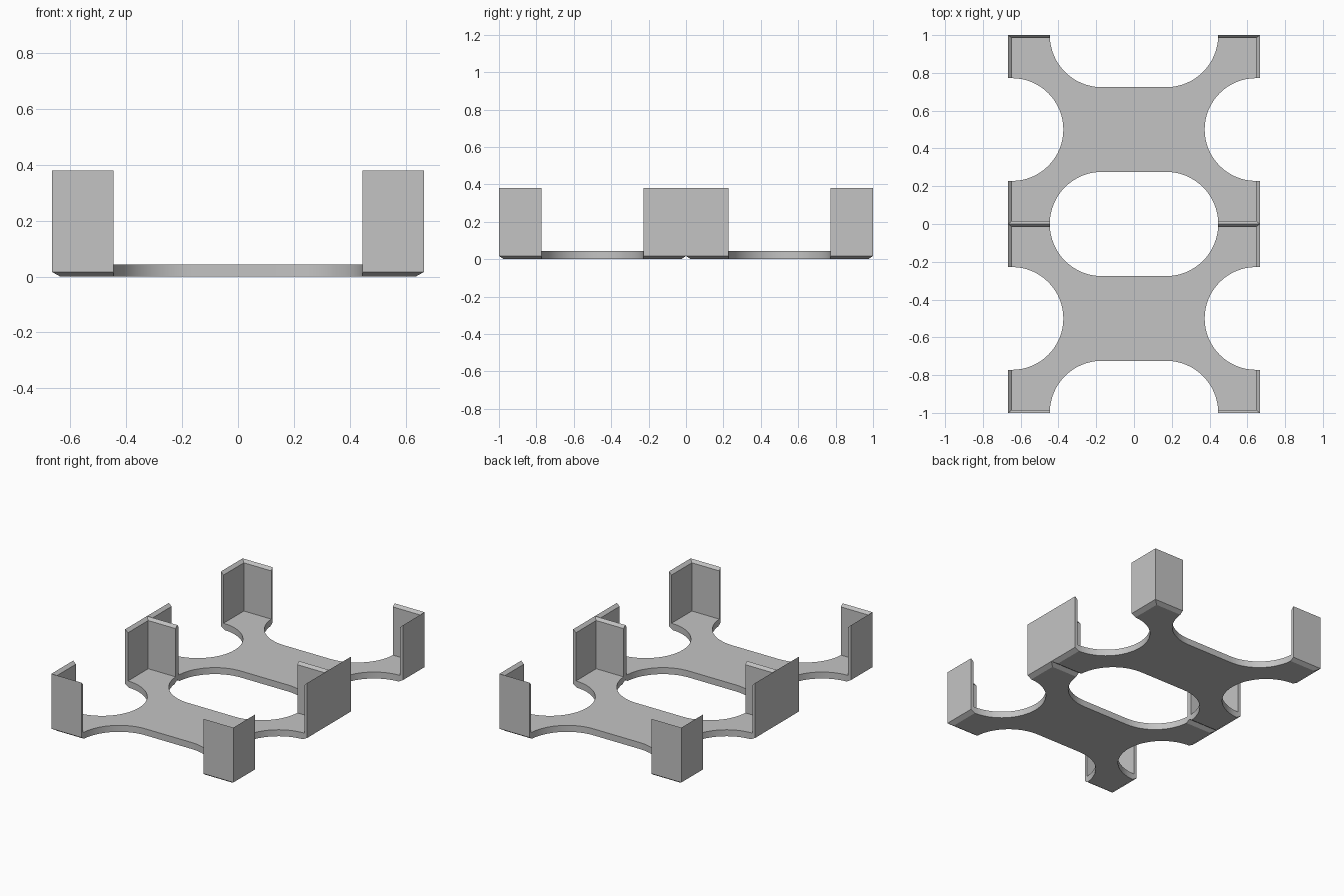
import bpy, bmesh, math

cube = bpy.data.objects.get("Cube")
if cube:
    bpy.data.objects.remove(cube, do_unlink=True)

# Material
grey = bpy.data.materials.new("light_grey")
grey.use_nodes = True
colour = (0.55, 0.55, 0.55, 1)
grey.diffuse_color = colour
grey.node_tree.nodes["Principled BSDF"].inputs["Base Color"].default_value = colour

HALF_X, HALF_Y = 0.666, 0.5
WALL_X, WALL_Y = 0.02, 0.016
FLOOR, HEIGHT = 0.043, 0.38


def loft(name, rings):
    """Closed solid through a stack of equal-length point rings."""
    bm = bmesh.new()
    loops = [[bm.verts.new(p) for p in ring] for ring in rings]
    n = len(loops[0])
    for low, high in zip(loops, loops[1:]):
        for i in range(n):
            j = (i + 1) % n
            bm.faces.new((low[i], low[j], high[j], high[i]))
    bm.faces.new(loops[0][::-1])
    bm.faces.new(loops[-1])
    bmesh.ops.recalc_face_normals(bm, faces=bm.faces)
    mesh = bpy.data.meshes.new(name)
    bm.to_mesh(mesh)
    bm.free()
    mesh.materials.append(grey)
    obj = bpy.data.objects.new(name, mesh)
    bpy.context.collection.objects.link(obj)
    return obj


def rectangle(inset_x, inset_y, z):
    x, y = HALF_X - inset_x, HALF_Y - inset_y
    return [(-x, -y, z), (x, -y, z), (x, y, z), (-x, y, z)]


def capsule(x0, x1, y, r, z, steps=32):
    """Outline with straight sides along x and round ends."""
    points = []
    for cx, start in ((x1, -math.pi / 2), (x0, math.pi / 2)):
        for i in range(steps + 1):
            a = start + math.pi * i / steps
            points.append((cx + r * math.cos(a), y + r * math.sin(a), z))
    return points


# Open tray with a bevelled foot and an inward sloping rim
tray = loft("front_tray", [
    rectangle(0.03, 0.025, 0),
    rectangle(0, 0, 0.017),
    rectangle(0, 0, HEIGHT),
    rectangle(WALL_X, WALL_Y, HEIGHT - 0.018),
    rectangle(WALL_X, WALL_Y, FLOOR),
])

# Rounded cut-outs leave only the four corner posts and a waisted floor
side = HALF_X - WALL_X
cutouts = [
    (-0.17, 0.17, -HALF_Y, 0.276), (-0.17, 0.17, HALF_Y, 0.276),
    (side, side + 0.4, 0, 0.272), (-side - 0.4, -side, 0, 0.272),
]
cutters = []
for spec in cutouts:
    cutter = loft("cutout", [capsule(*spec, z) for z in (-0.2, 0.6)])
    cutter.hide_render = True
    mod = tray.modifiers.new("cutout", "BOOLEAN")
    mod.operation = "DIFFERENCE"
    mod.solver = "EXACT"
    mod.object = cutter
    cutters.append(cutter)

bpy.context.view_layer.update()
evaluated = tray.evaluated_get(bpy.context.evaluated_depsgraph_get())
finished = bpy.data.meshes.new_from_object(evaluated)
tray.modifiers.clear()
tray.data = finished
for cutter in cutters:
    bpy.data.objects.remove(cutter, do_unlink=True)

# Smooth the round cuts, keep every other edge sharp
bpy.ops.object.select_all(action="DESELECT")
tray.select_set(True)
bpy.context.view_layer.objects.active = tray
bpy.ops.object.shade_smooth_by_angle(angle=math.radians(25))

# Two trays, one behind the other
tray.location.y = -HALF_Y
back = tray.copy()
back.data = tray.data.copy()
back.name = "back_tray"
back.location.y = HALF_Y
bpy.context.collection.objects.link(back)
